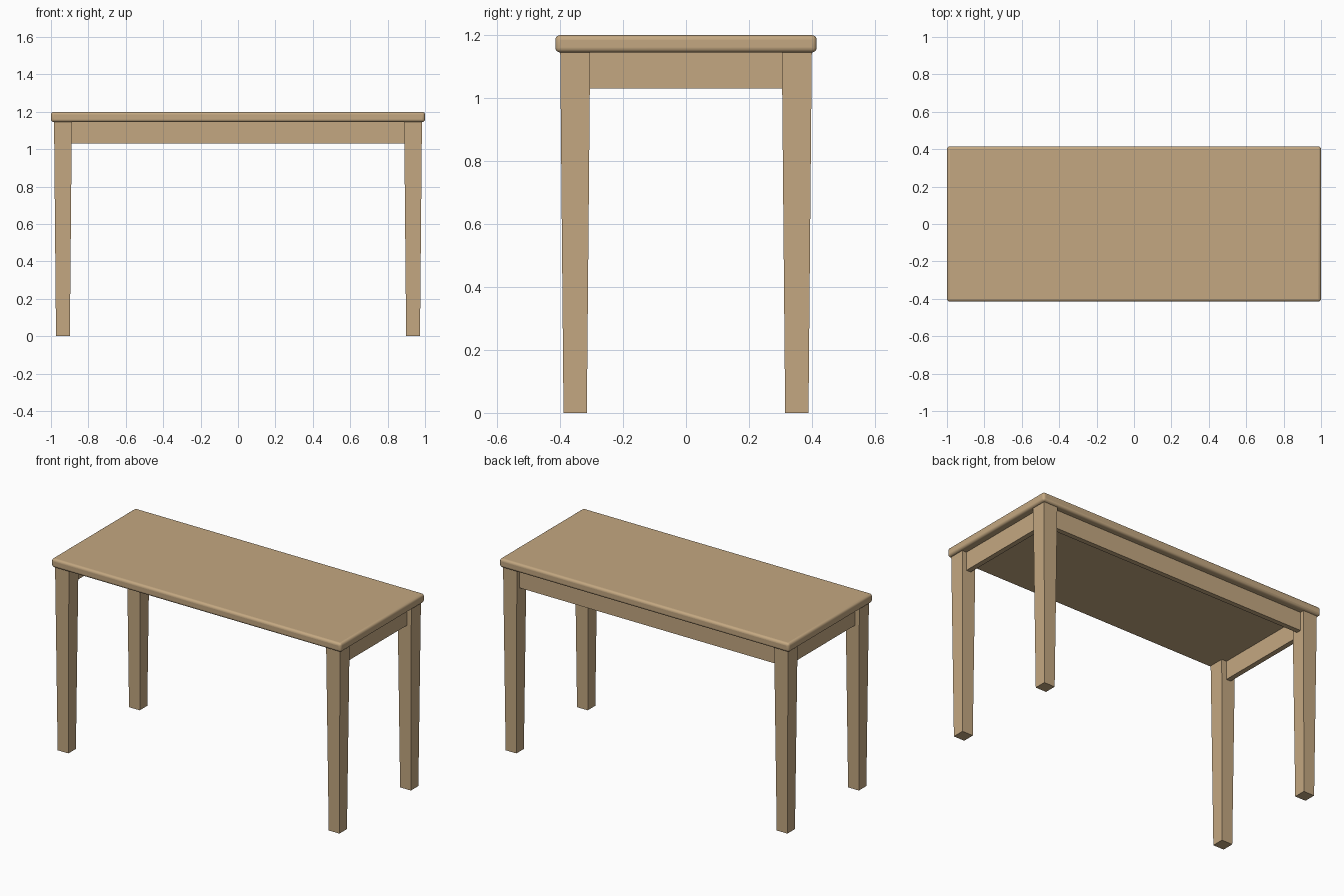
import bpy, bmesh
from mathutils import Matrix

if "Cube" in bpy.data.objects:
    bpy.data.objects.remove(bpy.data.objects["Cube"])

wood = bpy.data.materials.new("wood")
wood.diffuse_color = (0.55, 0.39, 0.22, 1)
wood.use_nodes = True
wood.node_tree.nodes["Principled BSDF"].inputs["Base Color"].default_value = wood.diffuse_color

LEG_X, LEG_Y = 0.936, 0.352
TOP_Z, UNDER_Z = 1.2, 1.145


def box(name, lo, hi, taper=1.0):
    """Box between two corners; taper scales the bottom face."""
    bm = bmesh.new()
    bmesh.ops.create_cube(bm, size=1)
    for v in bm.verts:
        if v.co.z < 0:
            v.co.x *= taper
            v.co.y *= taper
    size = [b - a for a, b in zip(lo, hi)]
    mid = [(a + b) / 2 for a, b in zip(lo, hi)]
    bmesh.ops.transform(bm, matrix=Matrix.Translation(mid) @ Matrix.Diagonal((*size, 1)), verts=bm.verts)
    mesh = bpy.data.meshes.new(name)
    bm.to_mesh(mesh)
    bm.free()
    mesh.materials.append(wood)
    obj = bpy.data.objects.new(name, mesh)
    bpy.context.collection.objects.link(obj)
    return obj


# Tabletop with softly rounded edges
top = box("tabletop", (-1, -0.415, UNDER_Z), (1, 0.415, TOP_Z))
bevel = top.modifiers.new("rounded_edges", "BEVEL")
bevel.width = 0.015
bevel.segments = 4
bpy.context.view_layer.objects.active = top
top.select_set(True)
bpy.ops.object.shade_smooth_by_angle()

# Four tapered legs
for sx, side in ((-1, "left"), (1, "right")):
    for sy, end in ((-1, "front"), (1, "back")):
        x, y, h = sx * LEG_X, sy * LEG_Y, 0.0475
        box(f"{end}_{side}_leg", (x - h, y - h, 0), (x + h, y + h, UNDER_Z), taper=0.78)

# Aprons on the back and both sides; the front is open
box("back_apron", (-0.889, 0.342, 1.03), (0.889, 0.373, UNDER_Z))
for sx, side in ((-1, "left"), (1, "right")):
    x = sx * 0.938
    box(f"{side}_apron", (x - 0.0155, -0.305, 1.03), (x + 0.0155, 0.305, UNDER_Z))
